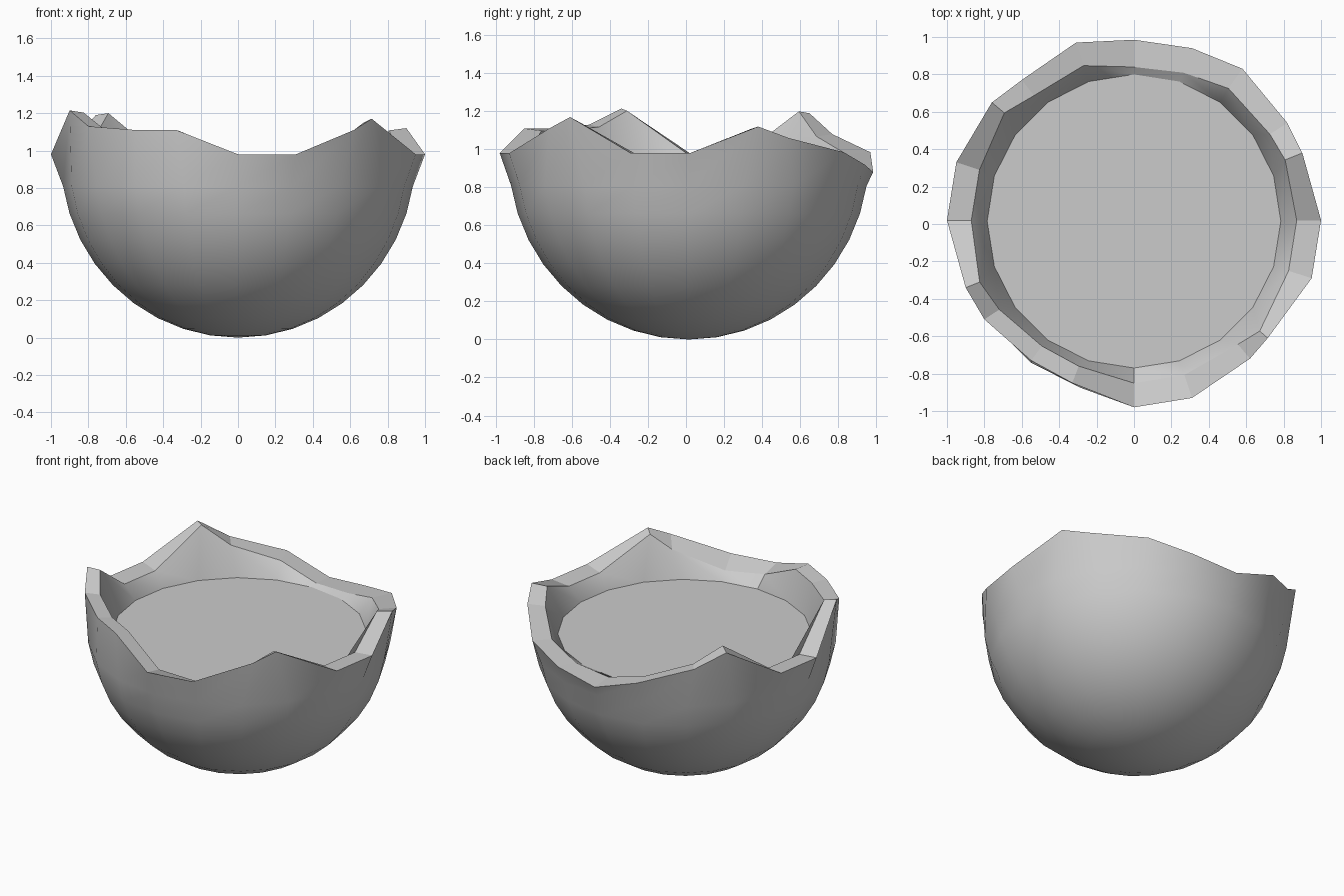
import bpy, bmesh
from math import sin, cos, pi, radians

if "Cube" in bpy.data.objects:
    bpy.data.objects.remove(bpy.data.objects["Cube"])

N = 20            # segments around
CY = 0.015        # slight offset of the bowl axis
FILL_R, FILL_Z = 0.785, 0.88

# Broken outer rim: one (x, y, z) point per segment, counter-clockwise from the front
RIM = [(0, -.98, .98), (.31, -.93, .98), (.62, -.72, 1.11), (.715, -.61, 1.17),
       (.95, -.29, .98), (1, .02, .98), (.90, .38, 1.12), (.82, .54, 1.06),
       (.58, .83, .985), (.31, .94, .92), (0, .985, .88), (-.31, .97, .985),
       (-.60, .77, 1.08), (-.76, .65, 1.19), (-.95, .33, .98), (-1, .02, .98),
       (-.90, -.34, 1.215), (-.80, -.51, 1.13), (-.55, -.73, 1.11), (-.33, -.85, 1.11)]
# Inner rim height relative to the outer rim, where it differs from the default
INNER_DZ = {0: -.03, 1: -.06, 2: -.06, 3: -.02, 10: .015, 13: .01}


def ring(bm, r, z):
    return [bm.verts.new((r * sin(2 * pi * i / N), CY - r * cos(2 * pi * i / N), z))
            for i in range(N)]


def bridge(bm, a, b):
    for i in range(N):
        j = (i + 1) % N
        bm.faces.new((a[i], a[j], b[j], b[i]))


def finish(bm, name):
    bmesh.ops.recalc_face_normals(bm, faces=bm.faces)
    me = bpy.data.meshes.new(name)
    bm.to_mesh(me)
    bm.free()
    ob = bpy.data.objects.new(name, me)
    bpy.context.collection.objects.link(ob)
    return ob


def inner_rim_point(i):
    x, y, z = RIM[i]
    f = .94 if i == 3 else .87 + .2 * (z - .98)
    return x * f, CY + (y - CY) * f, z + INNER_DZ.get(i, -.012)


# Shell: outer sphere rows, jagged rim, inner rows
bm = bmesh.new()
steps = [(sin(radians(9 * k)), 1 - cos(radians(9 * k))) for k in range(1, 10)]
outer = [ring(bm, .947 * s, .96 * h) for s, h in steps]
outer.append([bm.verts.new(p) for p in RIM])
inner = [ring(bm, FILL_R / steps[-1][0] * s, .14 + (FILL_Z - .14) / steps[-1][1] * h)
         for s, h in steps]
inner.append([bm.verts.new(inner_rim_point(i)) for i in range(N)])
for rows, bottom in ((outer, 0), (inner, .14)):
    for a, b in zip(rows, rows[1:]):
        bridge(bm, a, b)
    pole = bm.verts.new((0, CY, bottom))
    for i in range(N):
        bm.faces.new((pole, rows[0][(i + 1) % N], rows[0][i]))
bridge(bm, outer[-1], inner[-1])
shell = finish(bm, "broken_shell")

bpy.context.view_layer.objects.active = shell
shell.select_set(True)
bpy.ops.object.shade_smooth_by_angle(angle=radians(35))

# Flat broken edge between outer and inner rim
rim_start = 2 * N * 8
for p in shell.data.polygons[-N:]:
    p.use_smooth = False

# Flat filling inside the shell
bm = bmesh.new()
bm.faces.new(ring(bm, FILL_R, FILL_Z))
finish(bm, "filling")
